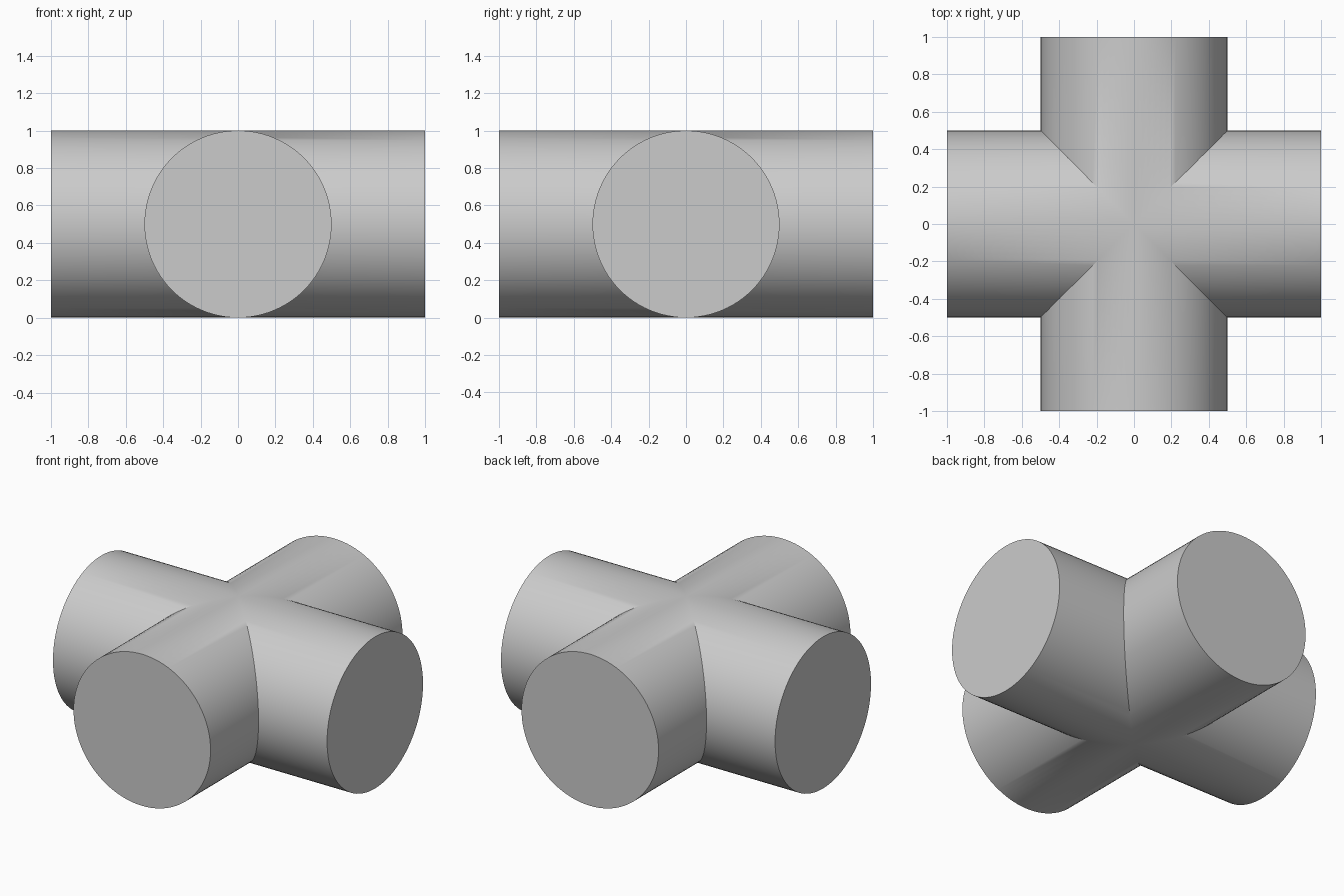
import bpy, bmesh, math
from mathutils import Matrix, Vector

cube = bpy.data.objects.get("Cube")
if cube:
    bpy.data.objects.remove(cube, do_unlink=True)

RADIUS, REACH, SIDES = 0.5, 1.0, 96

grey = bpy.data.materials.new("plain grey")
grey.use_nodes = True
colour = (0.6, 0.6, 0.6, 1)
grey.diffuse_color = colour
grey.node_tree.nodes["Principled BSDF"].inputs["Base Color"].default_value = colour


def add_arm(bm, turn):
    """One round arm: flat cap outside, mitred against its neighbours inside."""
    rot = Matrix.Rotation(turn, 3, "Z")
    outer, inner = [], []
    for i in range(SIDES):
        a = math.tau * i / SIDES
        y, z = RADIUS * math.sin(a), RADIUS * math.cos(a) + RADIUS
        outer.append(bm.verts.new(rot @ Vector((REACH, y, z))))
        inner.append(bm.verts.new(rot @ Vector((abs(y), y, z))))
    for i in range(SIDES):
        j = (i + 1) % SIDES
        bm.faces.new((outer[i], outer[j], inner[j], inner[i]))
    bm.faces.new(outer)


# Four arms welded into one closed cross
bm = bmesh.new()
for k in range(4):
    add_arm(bm, k * math.pi / 2)
bmesh.ops.remove_doubles(bm, verts=bm.verts, dist=1e-4)
bmesh.ops.recalc_face_normals(bm, faces=bm.faces)

mesh = bpy.data.meshes.new("pipe_cross")
bm.to_mesh(mesh)
bm.free()
mesh.materials.append(grey)
cross = bpy.data.objects.new("pipe_cross", mesh)
bpy.context.collection.objects.link(cross)

# Smooth barrels, crisp caps and mitre creases
bpy.ops.object.select_all(action="DESELECT")
cross.select_set(True)
bpy.context.view_layer.objects.active = cross
bpy.ops.object.shade_smooth_by_angle(angle=math.radians(30))
